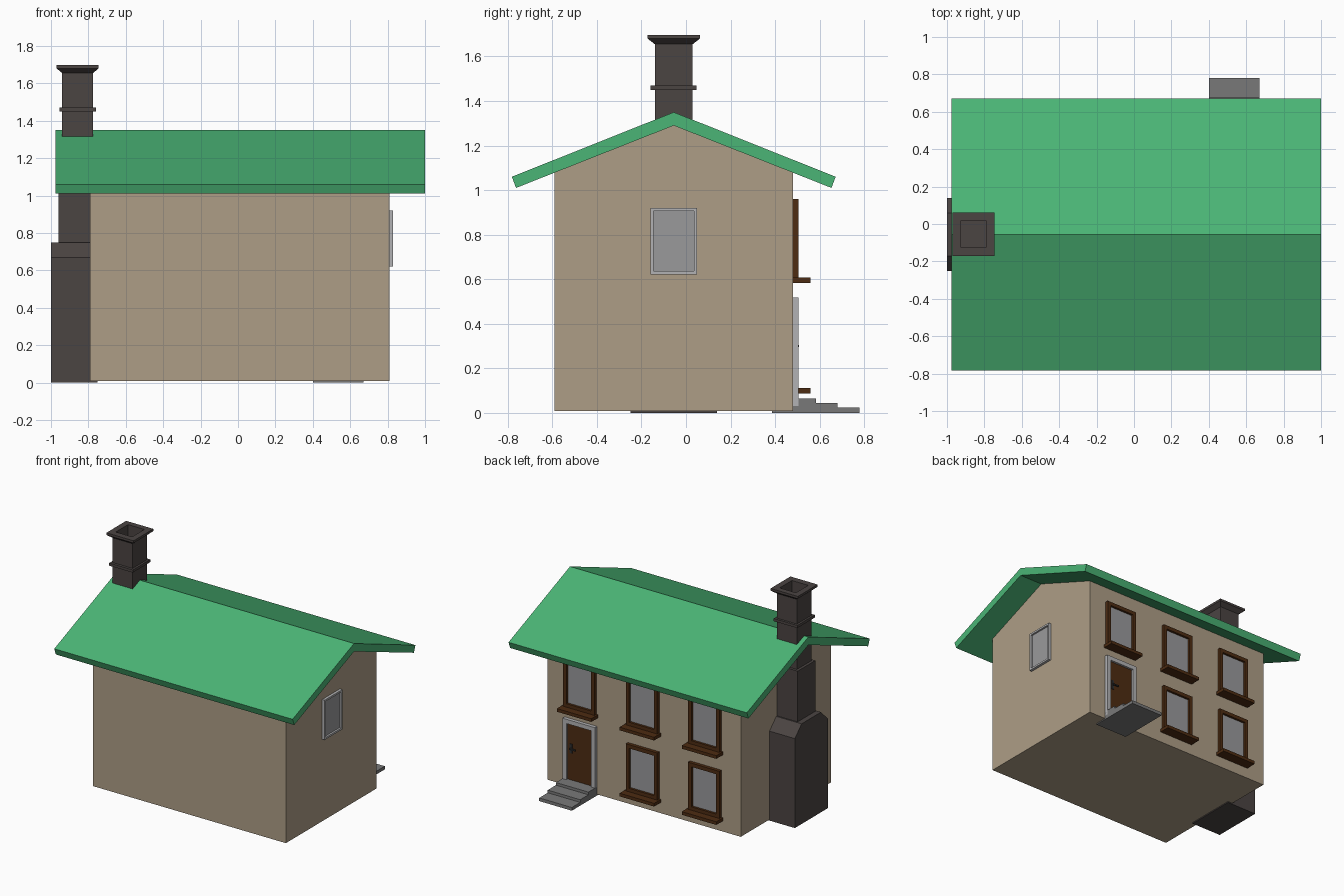
import bpy, bmesh

if "Cube" in bpy.data.objects:
    bpy.data.objects.remove(bpy.data.objects["Cube"])


def mat(name, r, g, b):
    m = bpy.data.materials.new(name)
    m.diffuse_color = (r, g, b, 1)
    m.use_nodes = True
    m.node_tree.nodes["Principled BSDF"].inputs["Base Color"].default_value = m.diffuse_color
    return m


WALL = mat("plaster", .42, .34, .24)
ROOF = mat("green_roof", .07, .46, .18)
BRICK = mat("dark_brick", .07, .058, .055)
WOOD = mat("brown_wood", .075, .025, .006)
STONE = mat("stone", .19, .19, .19)
TRIM = mat("pale_trim", .45, .45, .46)
GLASS = mat("glass", .32, .32, .33)
IRON = mat("iron", .03, .03, .03)


def finish(name, bm, m):
    bmesh.ops.recalc_face_normals(bm, faces=bm.faces)
    me = bpy.data.meshes.new(name)
    bm.to_mesh(me)
    bm.free()
    me.materials.append(m)
    ob = bpy.data.objects.new(name, me)
    bpy.context.collection.objects.link(ob)
    return ob


def loft(name, rings, m):
    """Skin a list of equal-length point rings and close both ends."""
    bm = bmesh.new()
    vs = [[bm.verts.new(p) for p in r] for r in rings]
    n = len(vs[0])
    for a, b in zip(vs, vs[1:]):
        for i in range(n):
            bm.faces.new((a[i], a[(i + 1) % n], b[(i + 1) % n], b[i]))
    bm.faces.new(vs[0])
    bm.faces.new(vs[-1])
    return finish(name, bm, m)


def extrude_x(name, profile, x0, x1, m):
    return loft(name, [[(x, y, z) for y, z in profile] for x in (x0, x1)], m)


def rect(x0, x1, y0, y1, z):
    return [(x0, y0, z), (x1, y0, z), (x1, y1, z), (x0, y1, z)]


def box(name, x0, x1, y0, y1, z0, z1, m):
    return loft(name, [rect(x0, x1, y0, y1, z) for z in (z0, z1)], m)


def frame(name, place, u0, u1, z0, z1, t, d0, d1, m):
    """Rectangular frame; place(u, depth, z) maps it onto a wall."""
    bm = bmesh.new()
    outer = [(u0, z0), (u1, z0), (u1, z1), (u0, z1)]
    inner = [(u0 + t, z0 + t), (u1 - t, z0 + t), (u1 - t, z1 - t), (u0 + t, z1 - t)]
    loops = [[bm.verts.new(place(u, d, z)) for u, z in pts]
             for pts, d in ((outer, d0), (outer, d1), (inner, d1), (inner, d0))]
    for k in range(4):
        a, b = loops[k], loops[(k + 1) % 4]
        for i in range(4):
            j = (i + 1) % 4
            bm.faces.new((a[i], a[j], b[j], b[i]))
    return finish(name, bm, m)


def on_back(u, d, z):
    return (u, .48 + d, z)


def on_side(u, d, z):
    return (.81 + d, u, z)


# House body with gables
extrude_x("house_body", [(-.59, .008), (.48, .008), (.48, 1.079),
                         (-.055, 1.29), (-.59, 1.079)], -.79, .81, WALL)

# Roof
extrude_x("roof", [(-.055, 1.35), (-.782, 1.06), (-.763, 1.01), (-.055, 1.29),
                   (.653, 1.01), (.672, 1.06)], -.975, 1, ROOF)

# Chimney: shouldered base, shaft, hollow stack with flared cap, band
extrude_x("chimney_base", [(-.25, 0), (.14, 0), (.14, .67), (.06, .75),
                           (-.17, .75), (-.25, .67)], -1, -.75, BRICK)
box("chimney_shaft", -.96, -.75, -.16, .05, .75, 1.13, BRICK)
loft("chimney_stack", [rect(-.94, -.775, -.14, .03, 1.12),
                       rect(-.94, -.775, -.14, .03, 1.655),
                       rect(-.97, -.745, -.172, .062, 1.68),
                       rect(-.97, -.745, -.172, .062, 1.697),
                       rect(-.925, -.79, -.125, .02, 1.697),
                       rect(-.925, -.79, -.125, .02, 1.58)], BRICK)
box("chimney_band", -.955, -.76, -.16, .047, 1.45, 1.47, BRICK)

# Back windows: three upstairs, two downstairs
for z0, centres in ((.605, (.535, .015, -.5)), (.11, (.015, -.5))):
    for c in centres:
        z1 = z0 + .355
        frame("window_frame", on_back, c - .13, c + .13, z0, z1, .028, -.01, .025, WOOD)
        box("window_glass", c - .11, c + .11, .47, .488, z0 + .01, z1 - .01, GLASS)
        box("window_sill", c - .143, c + .143, .475, .56, z0 - .022, z0 + .002, WOOD)

# Gable window on the right wall
frame("gable_window_frame", on_side, -.16, .05, .622, .92, .014, -.01, .02, TRIM)
box("gable_window_glass", .8, .816, -.15, .04, .63, .91, GLASS)

# Door, surround and handle
frame("door_surround", on_back, .4, .67, .03, .517, .032, -.01, .026, TRIM)
box("door", .43, .64, .47, .49, .06, .488, WOOD)
box("handle_plate", .598, .618, .485, .495, .265, .335, IRON)
box("handle_lever", .565, .612, .498, .508, .295, .305, IRON)
box("handle_stem", .603, .613, .49, .508, .295, .305, IRON)

# Steps
extrude_x("door_steps", [(.385, 0), (.78, 0), (.78, .024), (.68, .024), (.68, .044),
                         (.583, .044), (.583, .064), (.385, .064)], .4, .67, STONE)
